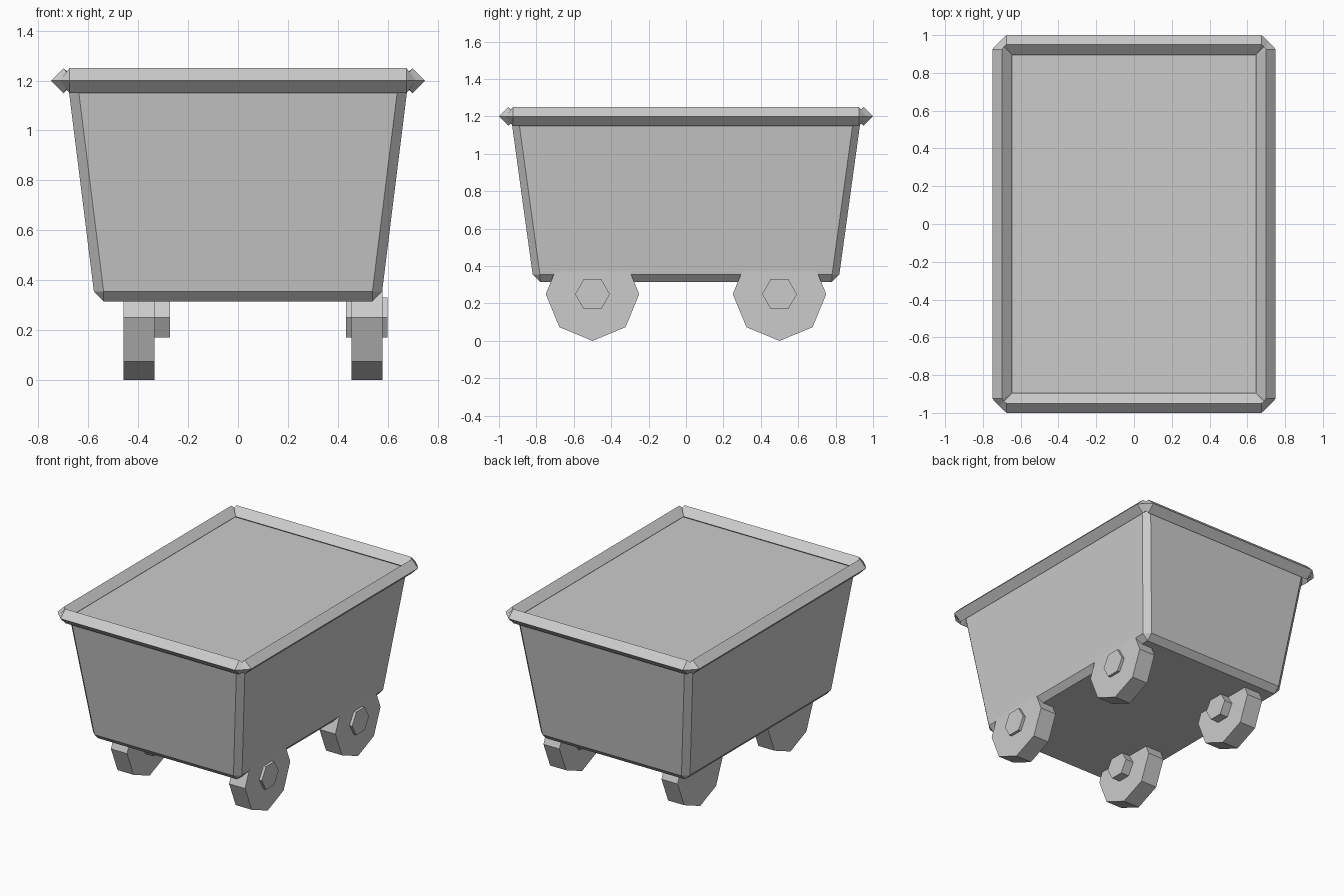
import bpy, bmesh, math

cube = bpy.data.objects.get("Cube")
if cube:
    bpy.data.objects.remove(cube, do_unlink=True)

GREY = (0.6, 0.6, 0.6, 1.0)
metal = bpy.data.materials.new("plain grey")
metal.use_nodes = True
metal.diffuse_color = GREY
metal.node_tree.nodes["Principled BSDF"].inputs["Base Color"].default_value = GREY


def loft(name, rings, closed=False):
    """Skin a list of equal point rings; cap the ends unless the loop closes."""
    bm = bmesh.new()
    rows = [[bm.verts.new(p) for p in ring] for ring in rings]
    n = len(rows[0])
    pairs = list(zip(rows, rows[1:]))
    if closed:
        pairs.append((rows[-1], rows[0]))
    else:
        bm.faces.new(rows[0])
        bm.faces.new(rows[-1])
    for a, b in pairs:
        for i in range(n):
            j = (i + 1) % n
            bm.faces.new((a[i], a[j], b[j], b[i]))
    bmesh.ops.remove_doubles(bm, verts=bm.verts, dist=0.0005)
    bmesh.ops.recalc_face_normals(bm, faces=bm.faces)
    mesh = bpy.data.meshes.new(name)
    bm.to_mesh(mesh)
    bm.free()
    mesh.materials.append(metal)
    obj = bpy.data.objects.new(name, mesh)
    bpy.context.collection.objects.link(obj)
    return obj


def chamfered(x, y, cut, z):
    """Rectangle with cut corners, at height z."""
    points = []
    for sx, sy in ((1, 1), (-1, 1), (-1, -1), (1, -1)):
        pair = [(sx * x, sy * (y - cut), z), (sx * (x - cut), sy * y, z)]
        points += pair if sx * sy > 0 else pair[::-1]
    return points


def prism(name, x0, x1, y, z, radius, sides):
    """Regular prism lying along x, with a corner pointing along y."""
    angles = [math.tau * i / sides for i in range(sides)]
    loft(name, [[(x, y + radius * math.cos(a), z + radius * math.sin(a))
                 for a in angles] for x in (x0, x1)])


# Tapered tub with bevelled edges and a closed top
loft("tub", [chamfered(0.54, 0.78, 0, 0.315),
             chamfered(0.578, 0.82, 0.039, 0.355),
             chamfered(0.682, 0.935, 0.039, 1.19)])

# Diamond-section rim, with notched and chamfered corners
# Each corner station: outer, ridge and inner xy, then half height
stations = [((0.75, 0.925), (0.70, 0.925), (0.645, 0.895), 0.05),
            ((0.715, 0.963), (0.688, 0.938), (0.645, 0.895), 0.035),
            ((0.675, 1.0), (0.675, 0.95), (0.645, 0.895), 0.05)]
sections = []
for sx, sy in ((1, 1), (-1, 1), (-1, -1), (1, -1)):
    for outer, ridge, inner, h in stations[::sx * sy]:
        sections.append([(sx * p[0], sy * p[1], 1.2 + dz) for p, dz in
                         ((outer, 0), (ridge, h), (inner, 0), (ridge, -h))])
loft("rim", sections, closed=True)

# Wheels and axle hubs
for side, wheel_x, hub_x in (("left", (0.456, 0.58), (0.434, 0.60)),
                             ("right", (-0.46, -0.335), (-0.44, -0.273))):
    for end, y in (("front", -0.5), ("back", 0.5)):
        prism(f"{end}_{side}_wheel", *wheel_x, y, 0.25, 0.25, 8)
        prism(f"{end}_{side}_hub", *hub_x, y, 0.25, 0.093, 6)
